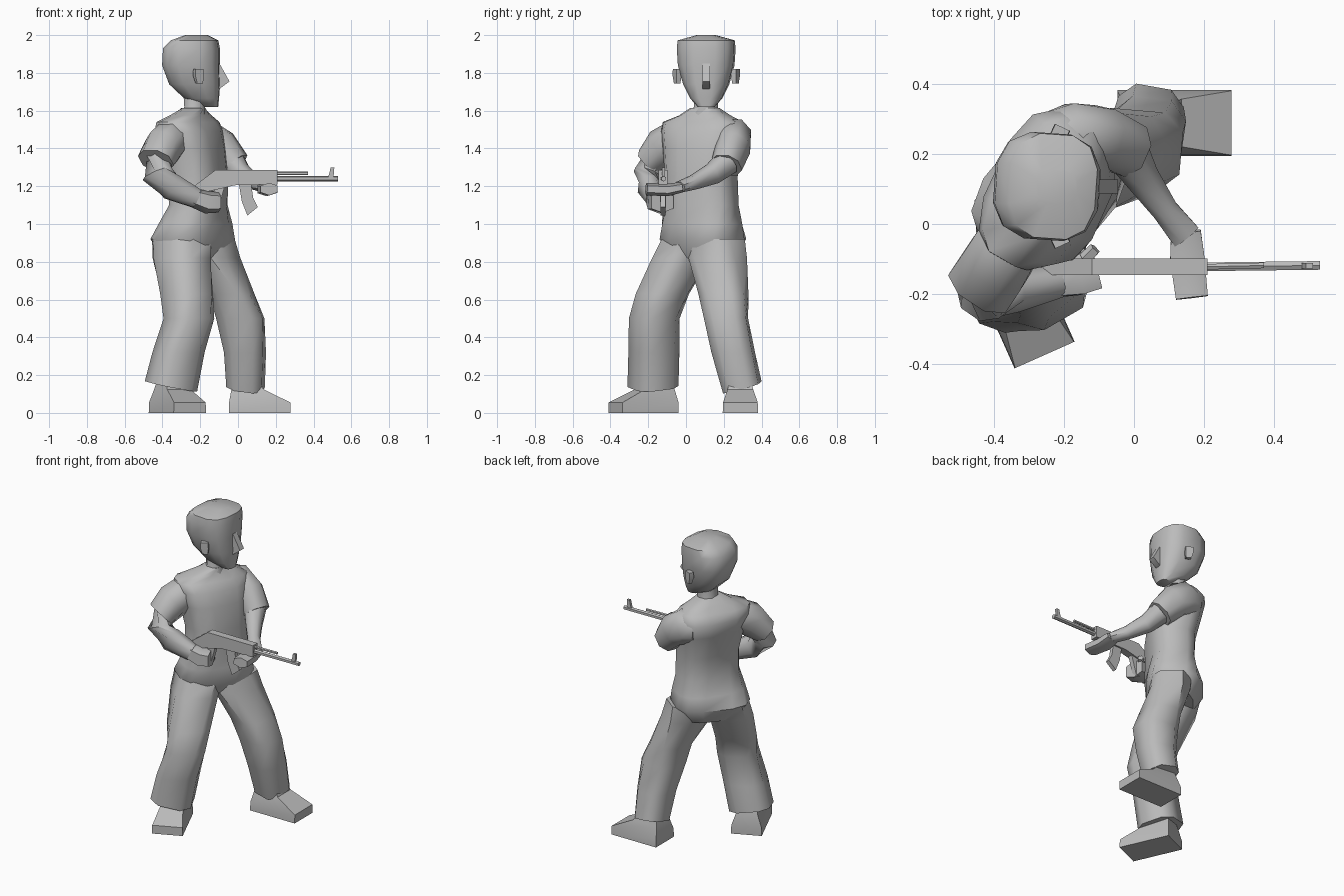
import bpy, bmesh
from math import sin, cos, pi, radians
from mathutils import Vector

old = bpy.data.objects.get("Cube")
if old:
    bpy.data.objects.remove(old)

grey = bpy.data.materials.new("plain_grey")
grey.use_nodes = True
colour = (0.5, 0.5, 0.5, 1)
grey.diffuse_color = colour
grey.node_tree.nodes["Principled BSDF"].inputs["Base Color"].default_value = colour


def finish(name, bm, angle=40):
    bmesh.ops.recalc_face_normals(bm, faces=bm.faces)
    mesh = bpy.data.meshes.new(name)
    bm.to_mesh(mesh)
    bm.free()
    mesh.materials.append(grey)
    obj = bpy.data.objects.new(name, mesh)
    bpy.context.collection.objects.link(obj)
    bpy.ops.object.select_all(action="DESELECT")
    obj.select_set(True)
    bpy.context.view_layer.objects.active = obj
    bpy.ops.object.shade_smooth_by_angle(angle=radians(angle))
    return obj


def loft(name, rings, sides=10, power=0.85, angle=50):
    """Skin over rings given as (centre, forward half axis, sideways half axis)."""
    bm = bmesh.new()
    loops = []
    for centre, u, v in rings:
        loop = []
        for i in range(sides):
            t = 2 * pi * (i + 0.5) / sides
            c, s = cos(t), sin(t)
            c = abs(c) ** power * (1 if c > 0 else -1)
            s = abs(s) ** power * (1 if s > 0 else -1)
            loop.append(bm.verts.new(centre + u * c + v * s))
        loops.append(loop)
    for low, high in zip(loops, loops[1:]):
        for i in range(sides):
            j = (i + 1) % sides
            bm.faces.new((low[i], low[j], high[j], high[i]))
    bm.faces.new(loops[0])
    bm.faces.new(loops[-1])
    return finish(name, bm, angle)


def level(x, y, z, depth, width, turn=0, slope_x=0, slope_y=0):
    """Ring around the vertical; turn is clockwise from +x, slopes tilt it."""
    f = radians(turn)
    u = Vector((cos(f), -sin(f), 0)) * depth
    v = Vector((sin(f), cos(f), 0)) * width
    for axis in (u, v):
        axis.z = axis.x * slope_x + axis.y * slope_y
    return Vector((x, y, z)), u, v


def limb(name, path, sides=8, power=0.9, angle=50):
    """Tube along points given as (x, y, z, horizontal radius, vertical radius)."""
    pts = [Vector(p[:3]) for p in path]
    rings = []
    for i, p in enumerate(path):
        along = pts[min(i + 1, len(pts) - 1)] - pts[max(i - 1, 0)]
        side = along.cross(Vector((0, 0, 1))).normalized()
        up = side.cross(along).normalized()
        rings.append((pts[i], side * p[3], up * p[4]))
    return loft(name, rings, sides, power, angle)


def plate(name, outline, y, half):
    """Side outline in x and z, given thickness across y."""
    bm = bmesh.new()
    face = bm.faces.new([bm.verts.new((x, y - half, z)) for x, z in outline])
    out = bmesh.ops.extrude_face_region(bm, geom=[face])
    moved = [g for g in out["geom"] if isinstance(g, bmesh.types.BMVert)]
    bmesh.ops.translate(bm, verts=moved, vec=(0, 2 * half, 0))
    return finish(name, bm, 30)


# Torso, from the crotch up the sloping shoulders to the neck
loft("torso", [
    level(-.235, .085, .82, .12, .17, 40),
    level(-.24, .09, .92, .175, .235, 40),
    level(-.225, .085, 1.0, .158, .218, 32),
    level(-.21, .08, 1.1, .133, .198, 22),
    level(-.214, .08, 1.25, .14, .192, 24),
    level(-.24, .092, 1.4, .148, .215, 25),
    level(-.26, .098, 1.49, .148, .232, 25),
    level(-.265, .09, 1.54, .115, .225, 30),
    level(-.25, .10, 1.575, .085, .14, 28),
    level(-.235, .10, 1.615, .06, .075, 10)], 12, 0.7)
loft("neck", [level(-.24, .1, 1.57, .07, .08), level(-.23, .105, 1.62, .058, .068),
              level(-.23, .105, 1.72, .065, .065)], 8)

# Head, given by back and front of each level
head = [(-.18, -.105, 1.62, .045), (-.285, -.1, 1.665, .085), (-.365, -.094, 1.74, .122),
        (-.402, -.096, 1.84, .15), (-.397, -.096, 1.93, .156),
        (-.355, -.105, 1.972, .152), (-.28, -.16, 2.0, .05)]
loft("head", [level((b + f) / 2, .107, z, (f - b) / 2, w, 4) for b, f, z, w in head], 12, 0.72)
loft("nose", [level(-.115, .107, 1.715, .02, .025), level(-.09, .107, 1.755, .055, .025),
              level(-.11, .107, 1.85, .015, .025)], 4, 0.6)
for name, y, turn in (("left_ear", .262, 25), ("right_ear", -.047, -25)):
    loft(name, [level(-.205, y, 1.745, .018, .012, turn),
                level(-.21, y, 1.785, .026, .016, turn),
                level(-.21, y, 1.82, .024, .016, turn)], 4, 0.2)

# Trouser legs
loft("right_trouser_leg", [
    level(-.355, -.175, .14, .125, .13, 66, -.2, .04),
    level(-.315, -.17, .32, .125, .13, 66),
    level(-.26, -.168, .5, .125, .125, 60),
    level(-.272, -.125, .63, .135, .132, 50),
    level(-.298, -.025, .82, .155, .14, 45),
    level(-.298, .022, .92, .155, .14, 42)], 8, 0.7)
loft("left_trouser_leg", [
    level(.04, .298, .135, .1, .1, 10, -.1, .28),
    level(.037, .25, .32, .11, .115, 8),
    level(.012, .212, .5, .13, .118, 5),
    level(-.033, .198, .63, .115, .13, 12),
    level(-.128, .168, .82, .125, .15, 30),
    level(-.158, .16, .92, .125, .15, 38)], 8, 0.7)


def shoe(name, x, y, turn):
    f = radians(turn)
    ahead = Vector((cos(f), -sin(f)))

    def slab(shift, z, depth, width):
        return level(x + ahead.x * shift, y + ahead.y * shift, z, depth, width, turn)
    loft(name, [slab(0, 0, .163, .094), slab(0, .055, .163, .092),
                slab(-.065, .125, .085, .068), slab(-.07, .18, .065, .055)], 4, 0.01, 35)


shoe("right_shoe", -.321, -.225, 66)
shoe("left_shoe", .115, .288, 0)

# Sleeves, each with a flared opening
limb("right_sleeve", [(-.3, .02, 1.455, .09, .085), (-.35, -.045, 1.455, .1, .1),
                      (-.392, -.115, 1.41, .104, .106), (-.435, -.18, 1.335, .105, .082)])
limb("left_sleeve", [(-.25, .235, 1.45, .085, .09), (-.175, .25, 1.452, .1, .113),
                     (-.098, .25, 1.405, .09, .105), (-.018, .215, 1.31, .083, .085)])

# Bare arms and hands
limb("right_forearm", [(-.415, -.15, 1.37, .08, .07), (-.428, -.203, 1.265, .072, .085),
                       (-.35, -.195, 1.195, .063, .075), (-.22, -.165, 1.135, .05, .055)])
limb("right_hand", [(-.24, -.165, 1.14, .05, .05), (-.165, -.14, 1.115, .07, .06),
                    (-.105, -.125, 1.115, .066, .055)], 6, 0.7)
limb("right_thumb", [(-.14, -.10, 1.16, .02, .02), (-.11, -.07, 1.17, .018, .018)], 5)
limb("left_forearm", [(-.03, .22, 1.33, .07, .07), (.018, .14, 1.265, .053, .058),
                      (.088, .04, 1.22, .04, .04), (.148, -.035, 1.195, .046, .03)])
limb("left_hand", [(.148, -.02, 1.195, .048, .028), (.152, -.10, 1.18, .056, .033),
                   (.165, -.21, 1.185, .052, .033)], 6)

# Rifle
GUN = -.122
plate("rifle_body", [(-.26, 1.15), (-.1, 1.185), (-.02, 1.205), (.21, 1.21),
                     (.21, 1.285), (-.12, 1.285), (-.26, 1.18)], GUN, .024)
plate("magazine", [(.005, 1.21), (.02, 1.12), (.05, 1.045), (.105, 1.09),
                   (.08, 1.14), (.07, 1.21)], GUN, .013)
plate("pistol_grip", [(-.12, 1.2), (-.15, 1.07), (-.11, 1.06), (-.07, 1.2)], GUN, .015)
plate("front_sight", [(.475, 1.24), (.485, 1.275), (.49, 1.3), (.51, 1.3),
                      (.505, 1.24)], GUN + .003, .008)
for name, start, end, z, r in (("barrel", .2, .53, 1.24, .014), ("gas_tube", .2, .37, 1.268, .009)):
    limb(name, [(start, GUN, z, r, r), (end, GUN + .004, z, r, r)], 6)
